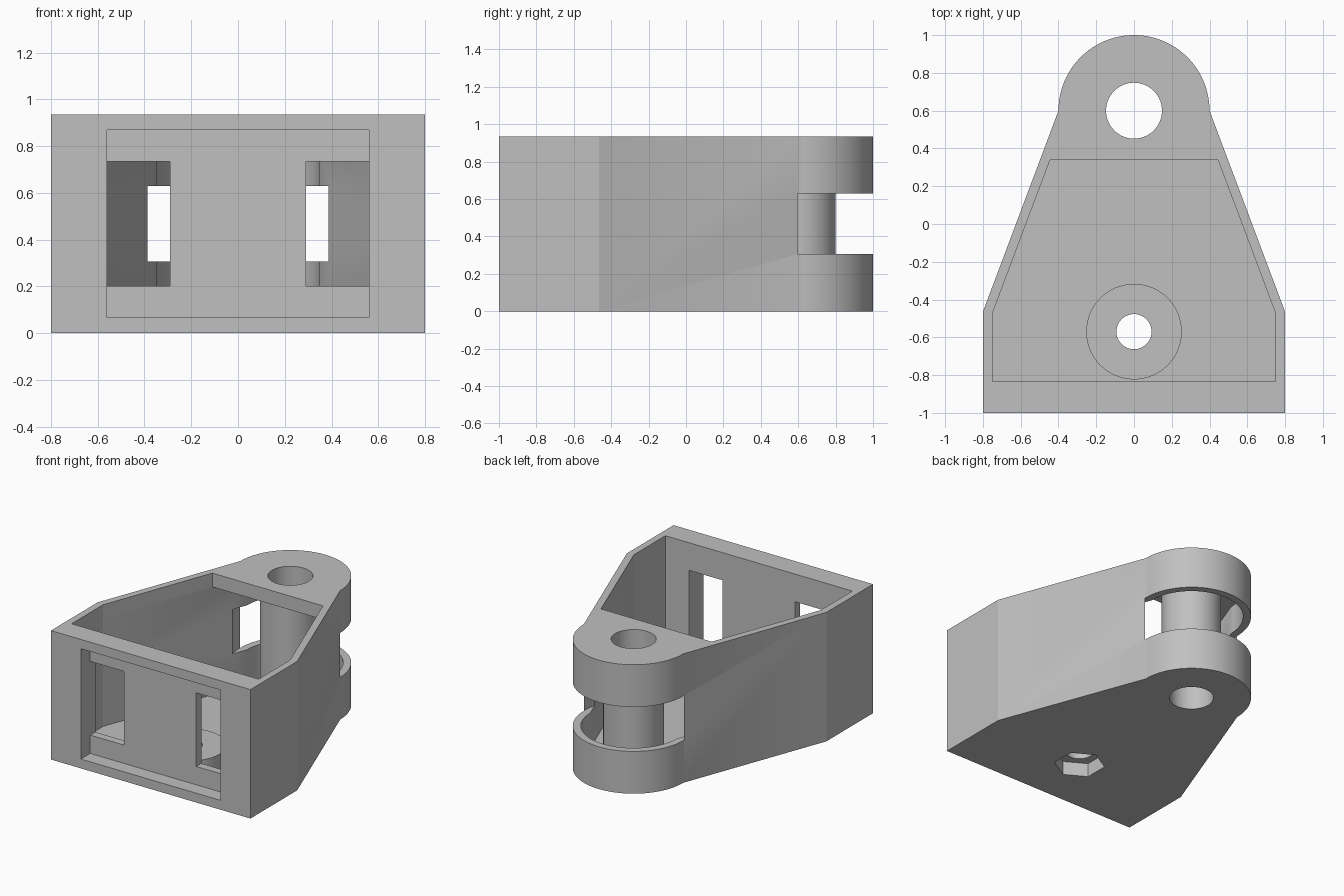
import bpy
import bmesh
from math import cos, sin, pi, radians

default = bpy.data.objects.get("Cube")
if default:
    bpy.data.objects.remove(default, do_unlink=True)

HEIGHT = 0.935
MID = HEIGHT / 2
WALL = 0.053
PIVOT_Y = 0.6      # hinge axis
SCREW_Y = -0.57    # screw axis

grey = bpy.data.materials.new("plain_grey")
grey.use_nodes = True
grey.diffuse_color = (0.53, 0.53, 0.53, 1)
grey.node_tree.nodes["Principled BSDF"].inputs["Base Color"].default_value = grey.diffuse_color


def arc(cy, r, start, end, n):
    """Points on an arc centred on x = 0."""
    return [(r * cos(start + (end - start) * i / n),
             cy + r * sin(start + (end - start) * i / n)) for i in range(n + 1)]


def circle(cy, r, n=64, turn=0.0):
    return arc(cy, r, turn, turn + 2 * pi, n)[:-1]


def prism(name, outline, z0, z1):
    """Extrude a counter-clockwise outline from z0 to z1."""
    bm = bmesh.new()
    face = bm.faces.new([bm.verts.new((x, y, z0)) for x, y in outline])
    grown = bmesh.ops.extrude_face_region(bm, geom=[face])["geom"]
    for v in grown:
        if isinstance(v, bmesh.types.BMVert):
            v.co.z = z1
    bmesh.ops.recalc_face_normals(bm, faces=bm.faces)
    mesh = bpy.data.meshes.new(name)
    bm.to_mesh(mesh)
    bm.free()
    mesh.materials.append(grey)
    obj = bpy.data.objects.new(name, mesh)
    bpy.context.collection.objects.link(obj)
    return obj


def box(name, x0, x1, y0, y1, z0, z1):
    return prism(name, [(x0, y0), (x1, y0), (x1, y1), (x0, y1)], z0, z1)


def combine(target, tool, operation):
    """Apply a boolean and remove the helper."""
    tool.hide_render = True
    mod = target.modifiers.new("bool", "BOOLEAN")
    mod.operation = operation
    mod.solver = "EXACT"
    mod.object = tool
    bpy.ops.object.select_all(action="DESELECT")
    bpy.context.view_layer.objects.active = target
    target.select_set(True)
    bpy.ops.object.modifier_apply(modifier=mod.name)
    bpy.data.objects.remove(tool, do_unlink=True)


# Outer body with rounded hinge end
body = prism("bracket_body",
             [(-0.8, -0.465), (-0.8, -1), (0.8, -1), (0.8, -0.465)]
             + arc(PIVOT_Y, 0.4, 0, pi, 48), 0, HEIGHT)

# Hollow interior, running under the hinge plate
front = [(-0.75, -0.475), (-0.75, -0.835), (0.75, -0.835), (0.75, -0.475)]
combine(body, prism("cavity", front + arc(PIVOT_Y, 0.347, 0, pi, 48),
                    WALL, HEIGHT - 0.1), "DIFFERENCE")

# Open top in front of the hinge plate
combine(body, prism("top_opening", front + [(0.444, 0.34), (-0.444, 0.34)],
                    MID, HEIGHT + 0.1), "DIFFERENCE")

# Slot around the hinge
combine(body, prism("hinge_slot", circle(PIVOT_Y, 0.402, 96),
                    MID - 0.161, MID + 0.161), "DIFFERENCE")

# Front recess and its two windows
combine(body, box("front_recess", -0.56, 0.56, -1.1, -0.893,
                  MID - 0.4, MID + 0.4), "DIFFERENCE")
for side in (-1, 1):
    x0, x1 = sorted((side * 0.29, side * 0.56))
    combine(body, box("window", x0, x1, -0.95, -0.8,
                      MID - 0.267, MID + 0.267), "DIFFERENCE")

# Hinge tube and screw boss
combine(body, prism("hinge_tube", circle(PIVOT_Y, 0.2),
                    WALL / 2, HEIGHT - WALL / 2), "UNION")
combine(body, prism("screw_boss", circle(SCREW_Y, 0.253),
                    WALL / 2, 0.157), "UNION")

# Hinge hole, screw hole and hexagonal nut pocket
combine(body, prism("hinge_hole", circle(PIVOT_Y, 0.148), -0.1, 1.1), "DIFFERENCE")
combine(body, prism("screw_hole", circle(SCREW_Y, 0.093, 48), -0.1, 0.3), "DIFFERENCE")
combine(body, prism("nut_pocket", circle(SCREW_Y, 0.17, 6, pi / 2), -0.1, 0.1), "DIFFERENCE")

bpy.ops.object.shade_smooth_by_angle(angle=radians(20))
